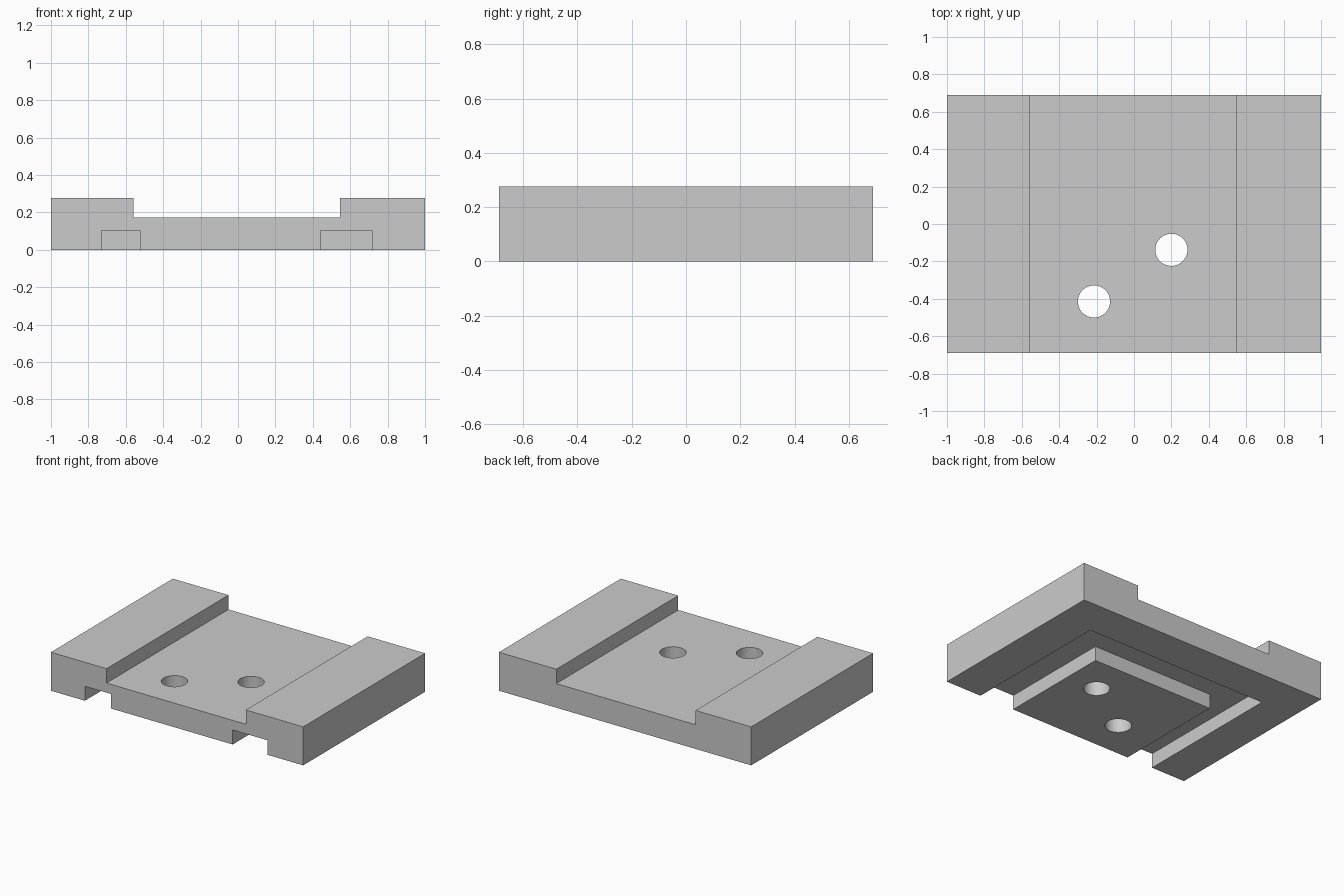
import bpy
import bmesh
from mathutils import Matrix, Vector

old = bpy.data.objects.get("Cube")
if old:
    bpy.data.objects.remove(old, do_unlink=True)

DEPTH = 0.69       # half depth of the plate
OVER = 0.1         # how far cutters reach past the surface

grey = bpy.data.materials.new("plain grey")
grey.use_nodes = True
colour = (0.6, 0.6, 0.6, 1)
grey.diffuse_color = colour
grey.node_tree.nodes["Principled BSDF"].inputs["Base Color"].default_value = colour


def finish(bm, name):
    bmesh.ops.recalc_face_normals(bm, faces=bm.faces)
    mesh = bpy.data.meshes.new(name)
    bm.to_mesh(mesh)
    bm.free()
    mesh.materials.append(grey)
    obj = bpy.data.objects.new(name, mesh)
    bpy.context.collection.objects.link(obj)
    return obj


def prism(name, outline, axis, start, end):
    """Extrude an outline along y (x, z points) or z (x, y points)."""
    bm = bmesh.new()
    place = (lambda a, b: (a, start, b)) if axis == "y" else (lambda a, b: (a, b, start))
    face = bm.faces.new([bm.verts.new(place(a, b)) for a, b in outline])
    moved = bmesh.ops.extrude_face_region(bm, geom=[face])["geom"]
    shift = Vector((0, end - start, 0) if axis == "y" else (0, 0, end - start))
    bmesh.ops.translate(bm, vec=shift, verts=[v for v in moved if isinstance(v, bmesh.types.BMVert)])
    return finish(bm, name)


def cut(target, cutter):
    mod = target.modifiers.new(cutter.name, "BOOLEAN")
    mod.operation = "DIFFERENCE"
    mod.solver = "EXACT"
    mod.object = cutter
    cutter.hide_render = True
    bpy.context.view_layer.objects.active = target
    bpy.ops.object.modifier_apply(modifier=mod.name)
    bpy.data.objects.remove(cutter, do_unlink=True)


# Plate with a raised rail along each side
plate = prism("railed_plate", [
    (-1, 0), (1, 0), (1, 0.276), (0.545, 0.276),
    (0.545, 0.173), (-0.559, 0.173), (-0.559, 0.276), (-1, 0.276),
], "y", -DEPTH, DEPTH)

# U-shaped channel underneath, open at the front
front = -DEPTH - OVER
cut(plate, prism("channel_cutter", [
    (-0.731, front), (-0.524, front), (-0.524, 0.138), (0.441, 0.138),
    (0.441, front), (0.717, front), (0.717, 0.414), (-0.731, 0.414),
], "z", -OVER, 0.104))

# Two round through holes
for x, y in ((-0.214, -0.414), (0.2, -0.138)):
    bm = bmesh.new()
    bmesh.ops.create_cone(bm, cap_ends=True, segments=48, radius1=0.086, radius2=0.086,
                          depth=1, matrix=Matrix.Translation((x, y, 0)))
    cut(plate, finish(bm, "hole_cutter"))

# Smooth hole walls, sharp plate edges
bpy.ops.object.select_all(action="DESELECT")
plate.select_set(True)
bpy.context.view_layer.objects.active = plate
bpy.ops.object.shade_smooth_by_angle()
